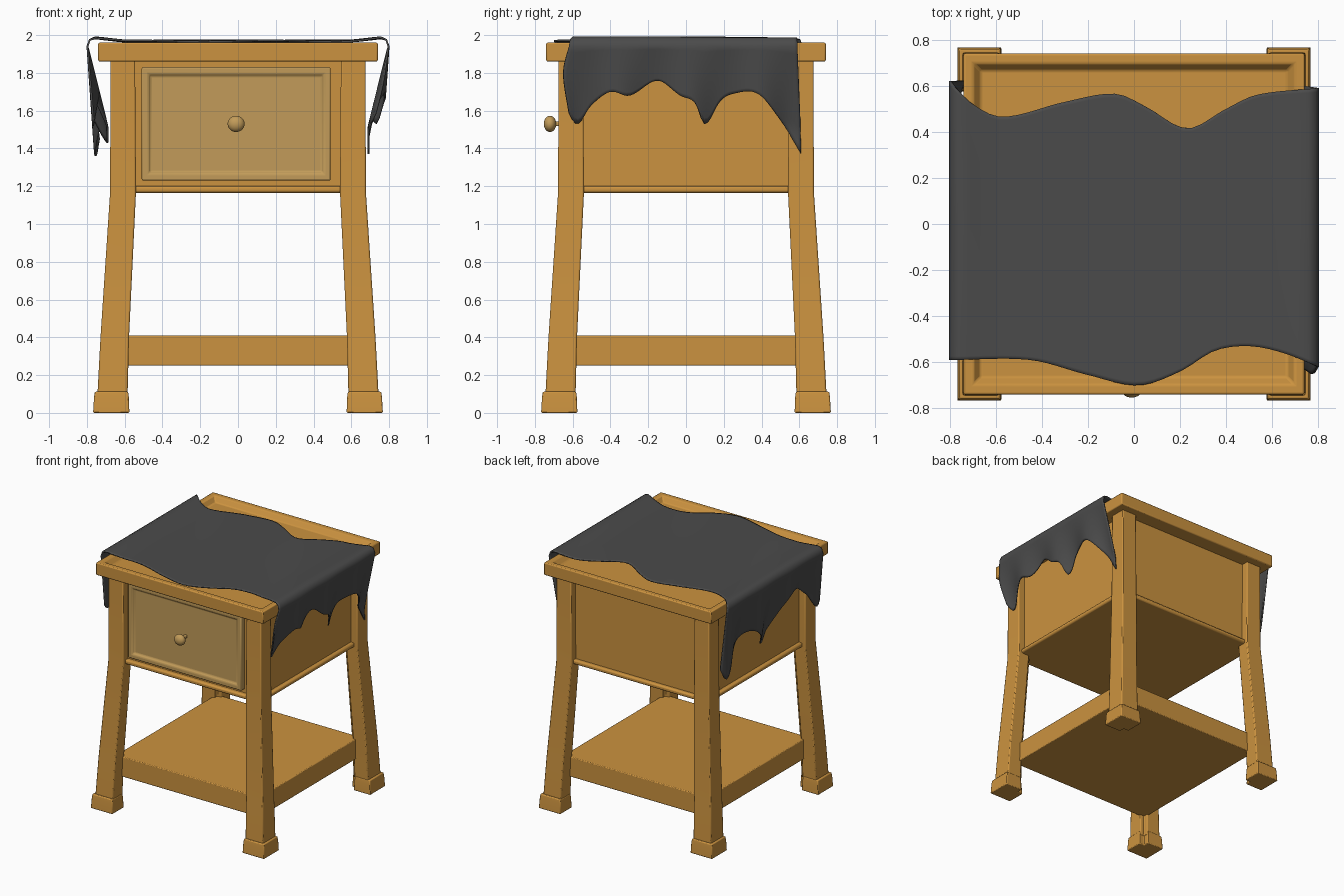
import bpy, bmesh, math

if "Cube" in bpy.data.objects:
    bpy.data.objects.remove(bpy.data.objects["Cube"])

def material(name, rgb):
    m = bpy.data.materials.new(name)
    m.diffuse_color = (*rgb, 1)
    m.use_nodes = True
    m.node_tree.nodes["Principled BSDF"].inputs["Base Color"].default_value = m.diffuse_color
    return m

WOOD = material("wood", (0.60, 0.29, 0.05))
DRAWER = material("drawer_wood", (0.54, 0.33, 0.10))
CLOTH = material("dark_cloth", (0.07, 0.07, 0.07))

def finish(bm, name, mat, bevel=0.0, angle=35, segments=2):
    bmesh.ops.recalc_face_normals(bm, faces=bm.faces)
    me = bpy.data.meshes.new(name)
    bm.to_mesh(me)
    bm.free()
    ob = bpy.data.objects.new(name, me)
    bpy.context.collection.objects.link(ob)
    me.materials.append(mat)
    if bevel:
        b = ob.modifiers.new("bevel", 'BEVEL')
        b.width, b.segments, b.limit_method = bevel, segments, 'ANGLE'
    bpy.ops.object.select_all(action='DESELECT')
    ob.select_set(True)
    bpy.context.view_layer.objects.active = ob
    bpy.ops.object.shade_smooth_by_angle(angle=math.radians(angle))
    return ob

def box(lo, hi):
    bm = bmesh.new()
    bmesh.ops.create_cube(bm, size=1)
    for v in bm.verts:
        v.co = [l + (c + 0.5) * (h - l) for c, l, h in zip(v.co, lo, hi)]
    return bm

def inset(bm, axis, sign, steps):
    # inset the face pointing along the axis: (thickness, depth) per step
    bm.normal_update()
    f = max(bm.faces, key=lambda f: f.normal[axis] * sign)
    for t, d in steps:
        bmesh.ops.inset_region(bm, faces=[f], thickness=t, depth=0)
        for v in f.verts:
            v.co[axis] -= sign * d

def corner_loft(sections, sx, sy, notch):
    # corner post with a notched inner edge; sections are (z, inner, outer)
    bm = bmesh.new()
    rings = []
    for z, i, o in sections:
        n = i + notch
        outline = ((n, n), (n, i), (o, i), (o, o), (i, o), (i, n))
        rings.append([bm.verts.new((sx * x, sy * y, z)) for x, y in outline])
    for a, b in zip(rings, rings[1:]):
        for k in range(6):
            bm.faces.new((a[k], a[(k + 1) % 6], b[(k + 1) % 6], b[k]))
    bm.faces.new(rings[0])
    bm.faces.new(rings[-1])
    return bm

# Legs and feet
LEG = [(0.08, 0.585, 0.745), (0.4, 0.577, 0.728), (1.17, 0.54, 0.677), (1.87, 0.545, 0.675)]
FOOT = [(0, 0.575, 0.767), (0.085, 0.578, 0.762), (0.112, 0.582, 0.758)]
for sx, nx in ((-1, "left"), (1, "right")):
    for sy, ny in ((-1, "front"), (1, "back")):
        finish(corner_loft(LEG, sx, sy, 0.035), f"{ny}_{nx}_leg", WOOD, 0.008)
        finish(corner_loft(FOOT, sx, sy, 0.045), f"{ny}_{nx}_foot", WOOD, 0.006)

# Table top with a raised rim around a sunken panel
top = box((-0.74, -0.74, 1.86), (0.74, 0.74, 1.96))
inset(top, 2, 1, [(0.06, 0), (0.045, 0.04)])
finish(top, "table_top", WOOD, 0.008)

# Cabinet body, its bottom board and the lower shelf
finish(box((-0.62, -0.615, 1.18), (0.62, 0.62, 1.87)), "cabinet_body", WOOD)
finish(box((-0.65, -0.65, 1.165), (0.65, 0.65, 1.20)), "bottom_board", WOOD, 0.012)
finish(box((-0.635, -0.635, 0.25), (0.635, 0.635, 0.41)), "lower_shelf", WOOD, 0.006)

# Drawer front with sunken panel
drawer = box((-0.51, -0.66, 1.23), (0.49, -0.56, 1.83))
inset(drawer, 1, -1, [(0.05, 0), (0.015, 0.015)])
finish(drawer, "drawer_front", DRAWER, 0.008)

# Knob: flattened ball on a stem
knob = bmesh.new()
bmesh.ops.create_uvsphere(knob, u_segments=24, v_segments=14, radius=1)
for v in knob.verts:
    v.co = (-0.01 + 0.045 * v.co.x, -0.72 + 0.033 * v.co.y, 1.53 + 0.043 * v.co.z)
finish(knob, "drawer_knob", DRAWER, angle=60)
finish(box((-0.022, -0.71, 1.518), (0.002, -0.60, 1.542)), "knob_stem", DRAWER, 0.006)

# Draped cloth: outline curves
FRONT = [(-.8, -.59), (-.45, -.59), (-.2, -.655), (.02, -.70), (.2, -.64),
         (.35, -.55), (.5, -.53), (.65, -.56), (.8, -.62)]
BACK = [(-.8, .62), (-.7, .52), (-.57, .465), (-.3, .53), (-.08, .565), (.05, .51),
        (.23, .415), (.4, .5), (.53, .56), (.8, .59)]
HEM_R = [(-.65, 1.65), (-.58, 1.53), (-.5, 1.63), (-.4, 1.7), (-.3, 1.68), (-.15, 1.76), (-.03, 1.68),
         (.05, 1.64), (.1, 1.53), (.18, 1.65), (.25, 1.69), (.38, 1.69), (.5, 1.55), (.61, 1.37)]
HEM_L = [(-.62, 1.6), (-.55, 1.52), (-.45, 1.65), (-.28, 1.76), (-.13, 1.69), (-.02, 1.52), (.05, 1.43),
         (.12, 1.53), (.25, 1.63), (.375, 1.60), (.47, 1.5), (.57, 1.36), (.62, 1.45)]

def curve(pts, x):
    if x <= pts[0][0]:
        return pts[0][1]
    for i in range(len(pts) - 1):
        (x0, y0), (x1, y1) = pts[i], pts[i + 1]
        if x <= x1:
            slope = lambda k: ((pts[min(k + 1, len(pts) - 1)][1] - pts[max(k - 1, 0)][1]) /
                               (pts[min(k + 1, len(pts) - 1)][0] - pts[max(k - 1, 0)][0]))
            t, h = (x - x0) / (x1 - x0), x1 - x0
            return ((2*t**3 - 3*t*t + 1) * y0 + (t**3 - 2*t*t + t) * h * slope(i) +
                    (3*t*t - 2*t**3) * y1 + (t**3 - t*t) * h * slope(i + 1))
    return pts[-1][1]

ROWS, TOP, HANG = 72, 36, 14

def top_point(x, t):
    y0, y1 = curve(FRONT, x), curve(BACK, x)
    z = 1.968 + 0.016 * max(0, (abs(x) - 0.6) / 0.14) + 0.003 * math.sin(9 * x + 5 * t)
    return (x, y0 + (y1 - y0) * t, z)

def hang_point(s, d, t):
    # d runs from the rounded shoulder (0) to the hem (1)
    y0 = curve(FRONT, s * 0.8) - (0.03 * math.sin(math.pi * d) if s > 0 else 0)
    y1 = curve(BACK, s * 0.8) + (0.02 * d if s > 0 else 0)
    y = y0 + (y1 - y0) * t
    hem = curve(HEM_R if s > 0 else HEM_L, y)
    z = 1.94 + (hem - 1.94) * d
    drop = 1.94 - z
    x = 0.797 - 0.16 * drop + 0.09 * drop * math.sin(17 * y + 1.5 * s)
    return (s * max(x, 0.69), y, z)

bm = bmesh.new()
grid = []
for r in range(ROWS + 1):
    t = r / ROWS
    side = lambda s: [hang_point(s, 1 - k / HANG, t) for k in range(HANG + 1)]
    shoulder = lambda s: [(s * 0.785, top_point(s * 0.785, t)[1], 1.975)]
    row = side(-1) + shoulder(-1)
    row += [top_point(-0.755 + 1.51 * k / TOP, t) for k in range(TOP + 1)]
    row += shoulder(1) + side(1)[::-1]
    grid.append([bm.verts.new(p) for p in row])
for a, b in zip(grid, grid[1:]):
    for k in range(len(a) - 1):
        bm.faces.new((a[k], a[k + 1], b[k + 1], b[k]))
cloth = finish(bm, "draped_cloth", CLOTH, angle=80)
sol = cloth.modifiers.new("thickness", 'SOLIDIFY')
sol.thickness, sol.offset = 0.01, 0
cloth.modifiers.move(len(cloth.modifiers) - 1, 0)
